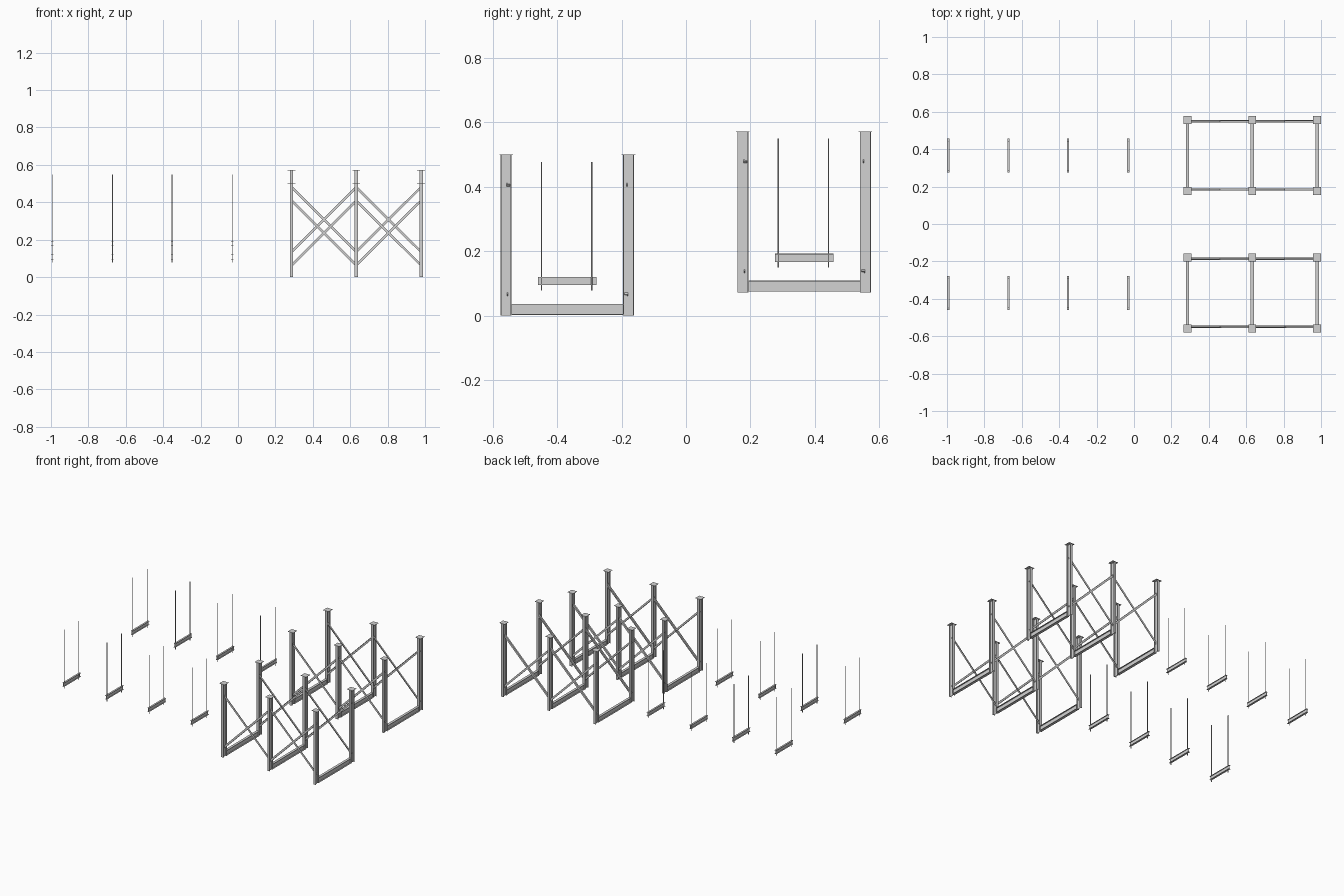
import bpy
from mathutils import Vector

if "Cube" in bpy.data.objects:
    bpy.data.objects.remove(bpy.data.objects["Cube"])

steel = bpy.data.materials.new("light_grey_steel")
steel.use_nodes = True
COLOUR = (0.65, 0.65, 0.65, 1)
steel.diffuse_color = COLOUR
steel.node_tree.nodes["Principled BSDF"].inputs["Base Color"].default_value = COLOUR


def extrude(name, profile, start, end, side):
    """Sweep a closed profile from start to end; profile u runs along side."""
    start, end = Vector(start), Vector(end)
    axis = (end - start).normalized()
    u = Vector(side)
    v = axis.cross(u)
    n = len(profile)
    verts = [p + u * a + v * b for p in (start, end) for a, b in profile]
    faces = [(i, (i + 1) % n, (i + 1) % n + n, i + n) for i in range(n)]
    faces += [tuple(reversed(range(n))), tuple(range(n, 2 * n))]
    mesh = bpy.data.meshes.new(name)
    mesh.from_pydata(verts, [], faces)
    mesh.materials.append(steel)
    obj = bpy.data.objects.new(name, mesh)
    bpy.context.collection.objects.link(obj)


def rect(w, h):
    return [(-w / 2, -h / 2), (w / 2, -h / 2), (w / 2, h / 2), (-w / 2, h / 2)]


def i_section(w, h, t):
    """Flanges of width w at both ends of height h, joined by a thin web."""
    a, b, c, d = w / 2, h / 2, t / 2, h / 2 - t
    return [(-a, -b), (a, -b), (a, -d), (c, -d), (c, d), (a, d),
            (a, b), (-a, b), (-a, d), (-c, d), (-c, -d), (-a, -d)]


def angle_section(w, h, t):
    a, b = w / 2, h / 2
    return [(-a, -b), (a, -b), (a, -b + t), (-a + t, -b + t), (-a + t, b), (-a, b)]


def rod(name, x, y, z0, z1):
    bpy.ops.mesh.primitive_cylinder_add(vertices=8, radius=0.002, depth=z1 - z0,
                                        location=(x, y, (z0 + z1) / 2))
    obj = bpy.context.object
    obj.name = name
    obj.data.materials.append(steel)
    bpy.ops.object.shade_smooth_by_angle()


COLUMNS = (0.286, 0.632, 0.979)
HANGERS = (-0.993, -0.671, -0.353, -0.031)
X = (1, 0, 0)
POST = i_section(0.018, 0.034, 0.0025)
STRUT = i_section(0.0125, 0.026, 0.002)

for group, yc, z in (("front", -0.3685, 0), ("back", 0.3665, 0.072)):
    # U-shaped portal frames with capped posts
    for x in COLUMNS:
        for s in (-1, 1):
            y = yc + s * 0.19
            extrude(group + "_post", POST, (x, y, z), (x, y, z + 0.498), X)
            extrude(group + "_cap_plate", rect(0.042, 0.042),
                    (x, y, z + 0.498), (x, y, z + 0.4995), X)
        extrude(group + "_bottom_beam", POST, (x, yc - 0.173, z + 0.019),
                (x, yc + 0.173, z + 0.019), X)

    # Crossed angle braces that pass through the post webs
    for x0, x1 in zip(COLUMNS, COLUMNS[1:]):
        for s in (-1, 1):
            y = yc + s * 0.182
            for lo, hi, dy in ((0.061, 0.411, -0.001), (0.411, 0.061, 0.001)):
                extrude(group + "_brace", angle_section(0.011, 0.013, 0.003),
                        (x0 - 0.002, y + dy, z + lo), (x1 + 0.002, y + dy, z + hi),
                        (0, -s, 0))

    # Trapeze hangers: a strut on two threaded rods
    for x in HANGERS:
        extrude(group + "_hanger_strut", STRUT, (x, yc - 0.091, z + 0.107),
                (x, yc + 0.091, z + 0.107), X)
        for s in (-1, 1):
            rod(group + "_hanger_rod", x, yc - 0.002 + s * 0.078, z + 0.077, z + 0.477)
